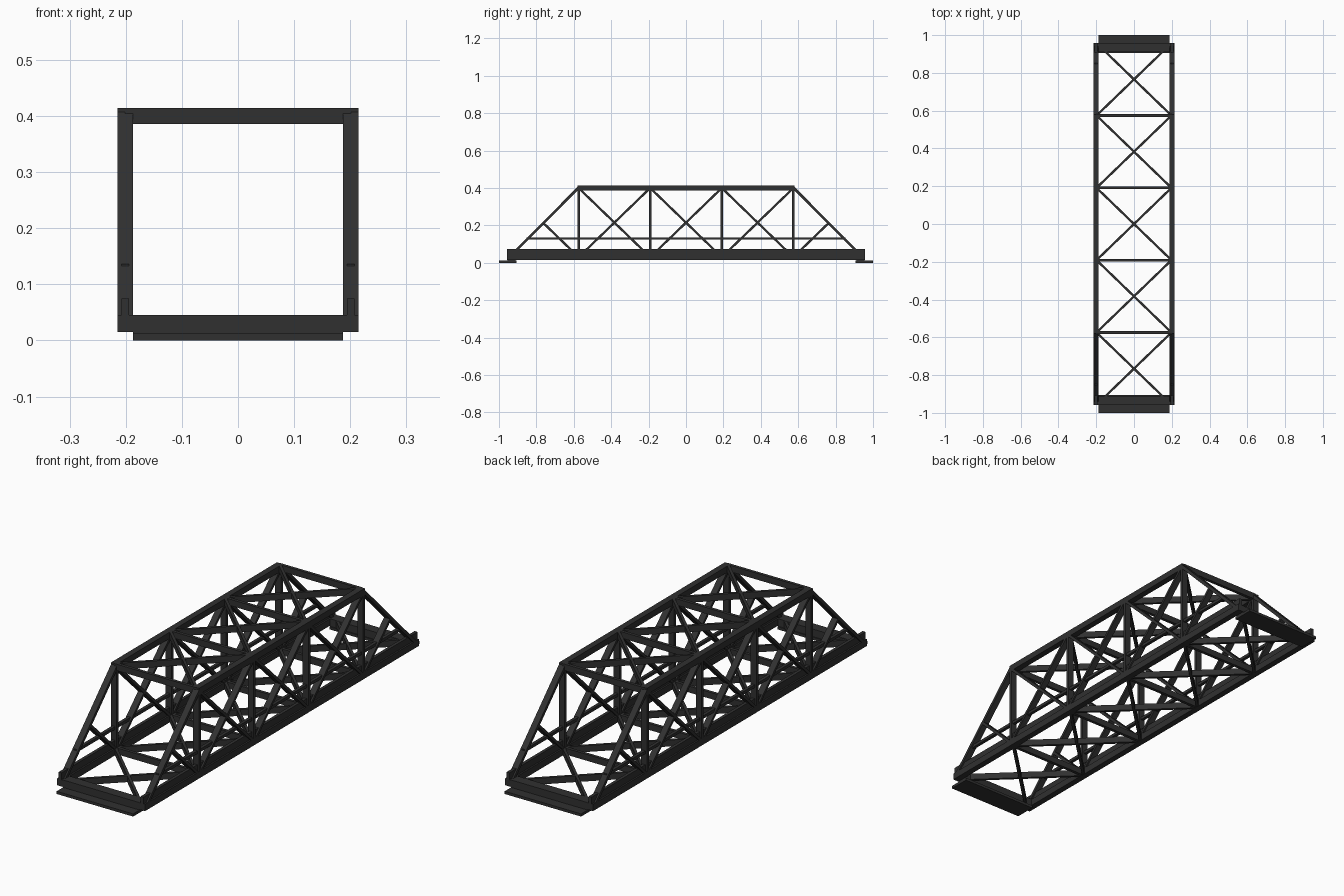
import bpy
from mathutils import Vector, Matrix

if "Cube" in bpy.data.objects:
    bpy.data.objects.remove(bpy.data.objects["Cube"])

steel = bpy.data.materials.new("dark_steel")
steel.diffuse_color = (0.03, 0.03, 0.03, 1)
steel.use_nodes = True
steel.node_tree.nodes["Principled BSDF"].inputs["Base Color"].default_value = steel.diffuse_color

X, ZB, ZT = 0.201, 0.03, 0.4          # truss plane and chord centre heights
T, D = 0.028, 0.014                   # member width across and in plane
N = [-0.957 + 0.3828 * i for i in range(6)]   # panel points along the span


def beam(name, a, b, w, h, side):
    """Box beam from a to b; w is measured along the side direction."""
    a, b = Vector(a), Vector(b)
    d = (b - a).normalized()
    s = Vector(side)
    s = (s - d * s.dot(d)).normalized()
    u = d.cross(s)
    c = [s * (w / 2) * i + u * (h / 2) * j
         for i, j in ((-1, -1), (1, -1), (1, 1), (-1, 1))]
    verts = [a + v for v in c] + [b + v for v in c]
    faces = [(3, 2, 1, 0), (4, 5, 6, 7)] + [
        (i, (i + 1) % 4, (i + 1) % 4 + 4, i + 4) for i in range(4)]
    me = bpy.data.meshes.new(name)
    me.from_pydata(verts, [], faces)
    me.materials.append(steel)
    ob = bpy.data.objects.new(name, me)
    bpy.context.collection.objects.link(ob)
    return ob


def post(name, x, y0, z0, y1, z1, w=T, h=D):
    return beam(name, (x, y0, z0), (x, y1, z1), w, h, (1, 0, 0))


def brace(name, x0, y0, x1, y1, z, w=D, h=T):
    return beam(name, (x0, y0, z), (x1, y1, z), h, w, (0, 0, 1))


# Side trusses
for x, s in ((-X, "left"), (X, "right")):
    post(s + "_bottom_chord", x, N[0], ZB, N[5], ZB, T, 0.03)
    post(s + "_top_chord", x, N[1] - 0.005, ZT, N[4] + 0.005, ZT, T, T)
    post(s + "_girder", x, N[0], 0.06, N[5], 0.06, D, 0.03)
    post(s + "_handrail", x, -0.852, 0.13, 0.852, 0.13, D, 0.013)
    for e in (-1, 1):
        # Sloping end posts with half braces
        post(s + "_end_post", x, 0.95 * e, 0.024, 0.574 * e, ZT + 0.002)
        post(s + "_half_brace", x, 0.574 * e, ZB, 0.765 * e, 0.215, T, 0.012)
    for y in N[1:5]:
        post(s + "_vertical", x, y, ZB, y, ZT)
    for y0, y1 in zip(N[1:4], N[2:5]):
        post(s + "_diagonal", x, y0, ZB, y1, ZT, T, 0.012)
        post(s + "_diagonal", x, y0, ZT, y1, ZB, T, 0.012)

# Floor bracing over five panels, roof bracing over three
for z, lo, hi, s in ((ZB, 0, 5, "floor"), (ZT, 1, 4, "roof")):
    for y in N[1:5]:
        brace(s + "_crossbeam", -X, y, X, y, z)
    for i in range(lo, hi):
        inner = 0.193
        y0, y1 = N[i] + 0.005, N[i + 1] - 0.005
        brace(s + "_cross_brace", -inner, y0, inner, y1, z, 0.012)
        brace(s + "_cross_brace", inner, y0, -inner, y1, z, 0.012)

# End beams and bearing plates
for e in (-1, 1):
    brace("end_beam", -0.187, 0.933 * e, 0.187, 0.933 * e, 0.0285, 0.045, 0.033)
    brace("bearing_plate", -0.187, 0.953 * e, 0.187, 0.953 * e, 0.006, 0.094, 0.012)
